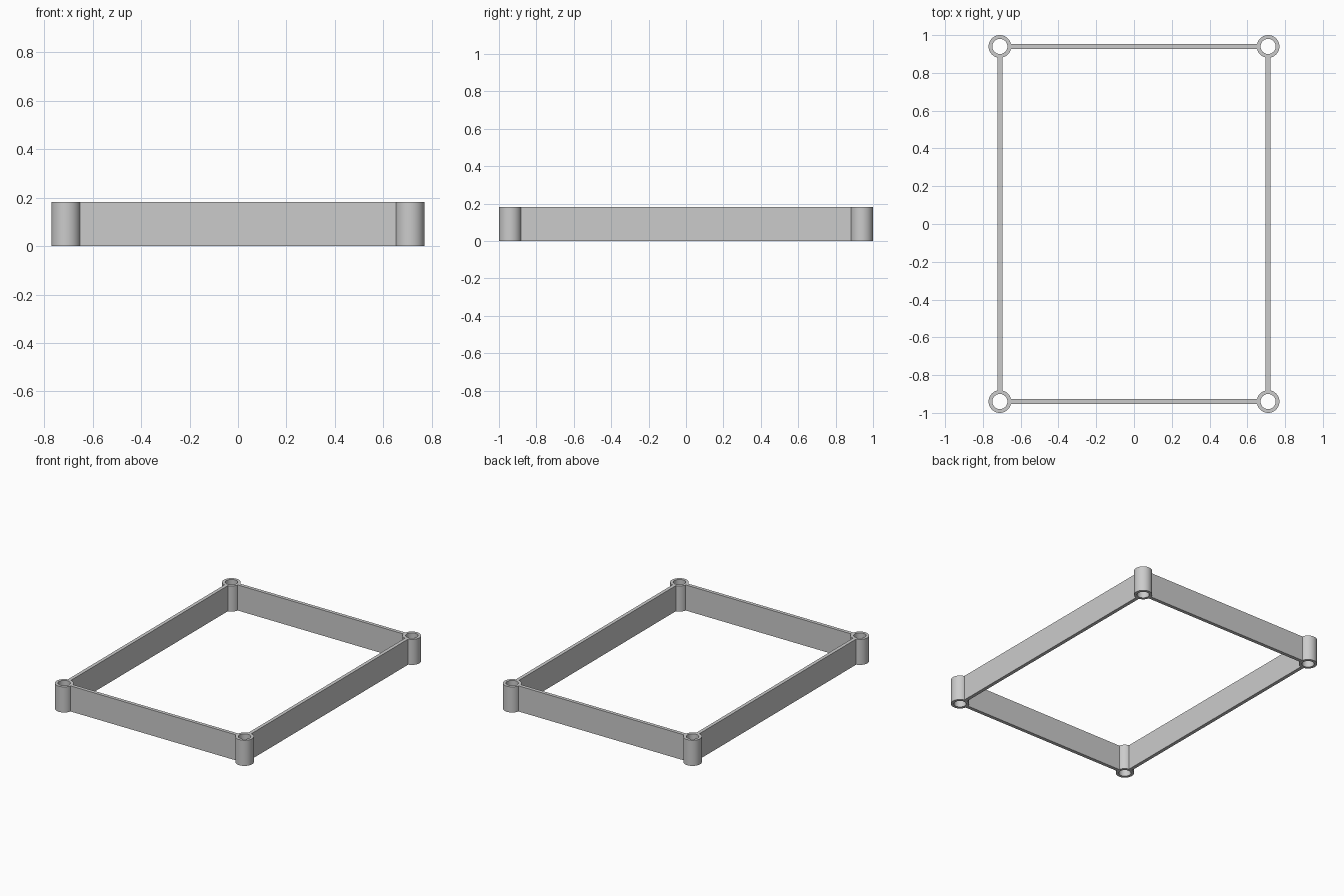
import bpy
import bmesh
import math

cube = bpy.data.objects.get("Cube")
if cube:
    bpy.data.objects.remove(cube, do_unlink=True)

HEIGHT = 0.182
POST_X, POST_Y = 0.71, 0.94
OUTER, INNER = 0.06, 0.04
WALL = 0.025
SEGMENTS = 48

grey = bpy.data.materials.new("plain grey")
grey.use_nodes = True
colour = (0.6, 0.6, 0.6, 1)
grey.diffuse_color = colour
grey.node_tree.nodes["Principled BSDF"].inputs["Base Color"].default_value = colour


def add_object(name, bm, location):
    mesh = bpy.data.meshes.new(name)
    bmesh.ops.recalc_face_normals(bm, faces=bm.faces)
    bm.to_mesh(mesh)
    bm.free()
    mesh.materials.append(grey)
    obj = bpy.data.objects.new(name, mesh)
    obj.location = location
    bpy.context.collection.objects.link(obj)
    return obj


def add_tube(name, x, y):
    # Closed wall profile joined around the post axis
    bm = bmesh.new()
    profile = [(INNER, 0), (OUTER, 0), (OUTER, HEIGHT), (INNER, HEIGHT)]
    rings = []
    for i in range(SEGMENTS):
        a = math.tau * i / SEGMENTS
        rings.append([bm.verts.new((r * math.cos(a), r * math.sin(a), z))
                      for r, z in profile])
    for i, ring in enumerate(rings):
        after = rings[(i + 1) % SEGMENTS]
        for j in range(4):
            k = (j + 1) % 4
            bm.faces.new((ring[j], after[j], after[k], ring[k]))
    obj = add_object(name, bm, (x, y, 0))
    bpy.ops.object.select_all(action="DESELECT")
    obj.select_set(True)
    bpy.context.view_layer.objects.active = obj
    bpy.ops.object.shade_smooth_by_angle(angle=math.radians(30))


def add_wall(name, x, y, size_x, size_y):
    bm = bmesh.new()
    bmesh.ops.create_cube(bm, size=1)
    bmesh.ops.scale(bm, vec=(size_x, size_y, HEIGHT), verts=bm.verts)
    add_object(name, bm, (x, y, HEIGHT / 2))


# Walls stop just inside the outer skin of the posts
reach = math.sqrt(OUTER ** 2 - (WALL / 2) ** 2) - 0.001
long_x, long_y = 2 * (POST_X - reach), 2 * (POST_Y - reach)

for end, sy in (("front", -1), ("back", 1)):
    add_wall(end + "_wall", 0, sy * POST_Y, long_x, WALL)
    for side, sx in (("left", 1), ("right", -1)):
        add_tube(f"{end}_{side}_post", sx * POST_X, sy * POST_Y)

for side, sx in (("left", 1), ("right", -1)):
    add_wall(side + "_wall", sx * POST_X, 0, WALL, long_y)
